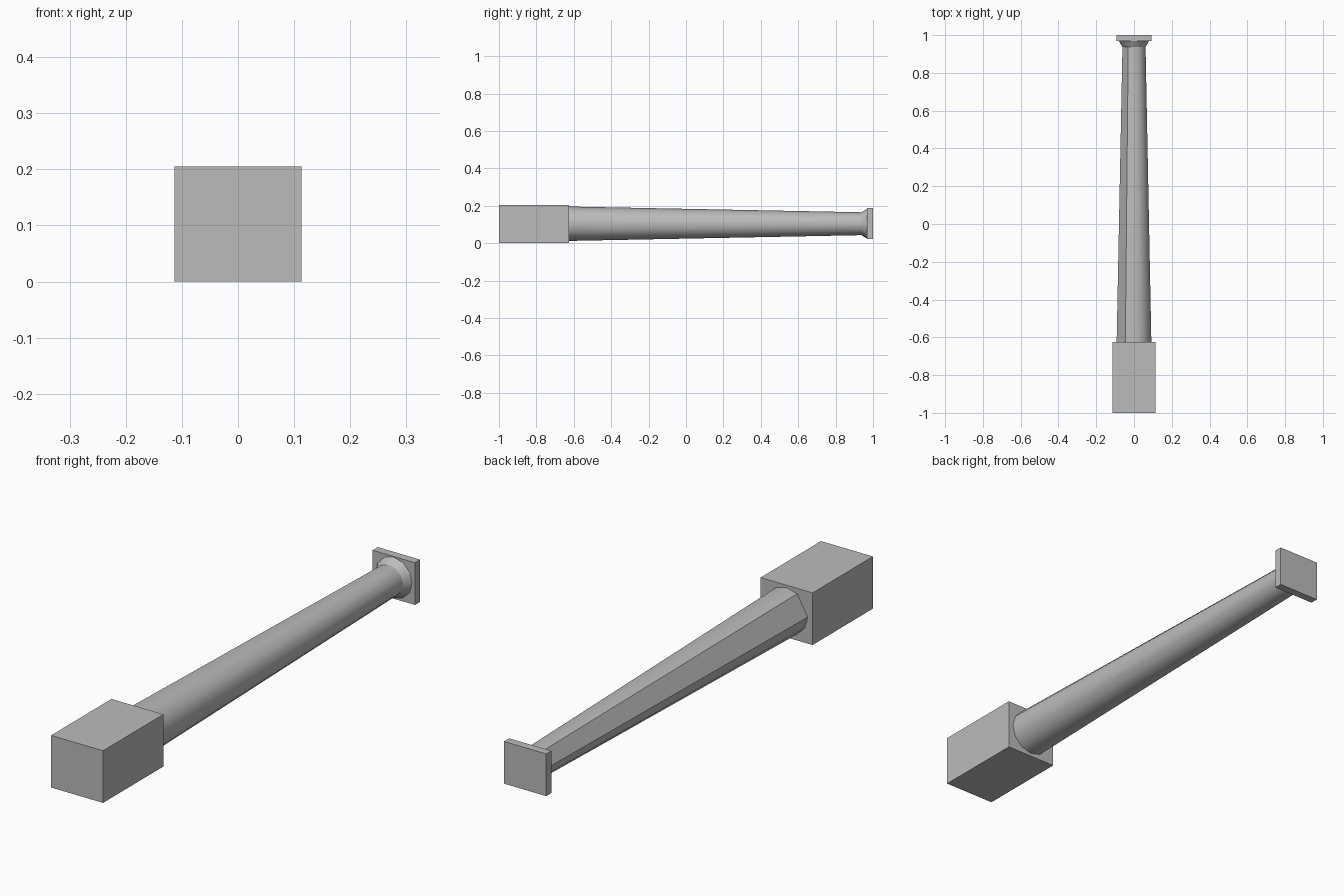
import bpy, bmesh, math

cube = bpy.data.objects.get("Cube")
if cube:
    bpy.data.objects.remove(cube, do_unlink=True)

AXIS_Z = 0.104

stone = bpy.data.materials.new("grey_stone")
stone.use_nodes = True
grey = (0.5, 0.5, 0.5, 1)
stone.diffuse_color = grey
stone.node_tree.nodes["Principled BSDF"].inputs["Base Color"].default_value = grey


def finish(name, bm, smooth=False):
    bmesh.ops.recalc_face_normals(bm, faces=bm.faces)
    mesh = bpy.data.meshes.new(name)
    bm.to_mesh(mesh)
    bm.free()
    mesh.materials.append(stone)
    obj = bpy.data.objects.new(name, mesh)
    bpy.context.collection.objects.link(obj)
    if smooth:
        bpy.ops.object.select_all(action="DESELECT")
        obj.select_set(True)
        bpy.context.view_layer.objects.active = obj
        bpy.ops.object.shade_smooth_by_angle(angle=math.radians(35))
    return obj


def block(name, width, height, y0, y1, z):
    bm = bmesh.new()
    bmesh.ops.create_cube(bm, size=1)
    for v in bm.verts:
        v.co.x *= width
        v.co.y = y1 if v.co.y > 0 else y0
        v.co.z = z + v.co.z * height
    return finish(name, bm)


def turned(name, profile, angles):
    """Loft rings of (y, radius) along the y axis and cap both ends."""
    bm = bmesh.new()
    rings = [[bm.verts.new((r * math.cos(a), y, AXIS_Z + r * math.sin(a)))
              for a in angles] for y, r in profile]
    n = len(angles)
    for low, high in zip(rings, rings[1:]):
        for i in range(n):
            j = (i + 1) % n
            bm.faces.new((low[i], low[j], high[j], high[i]))
    bm.faces.new(rings[0])
    bm.faces.new(rings[-1])
    return finish(name, bm, smooth=True)


angles = [math.radians(30 * i) for i in range(12)]
# The shaft has one wide flat on its upper right side
shaft_angles = [a for i, a in enumerate(angles) if i != 5]

block("base_block", 0.226, 0.205, -1.0, -0.625, 0.1025)
turned("tapered_shaft", [(-0.63, 0.092), (0.945, 0.061)], shaft_angles)
turned("flared_neck", [(0.938, 0.061), (0.968, 0.08)], angles)
block("end_plate", 0.184, 0.166, 0.968, 1.0, AXIS_Z)
